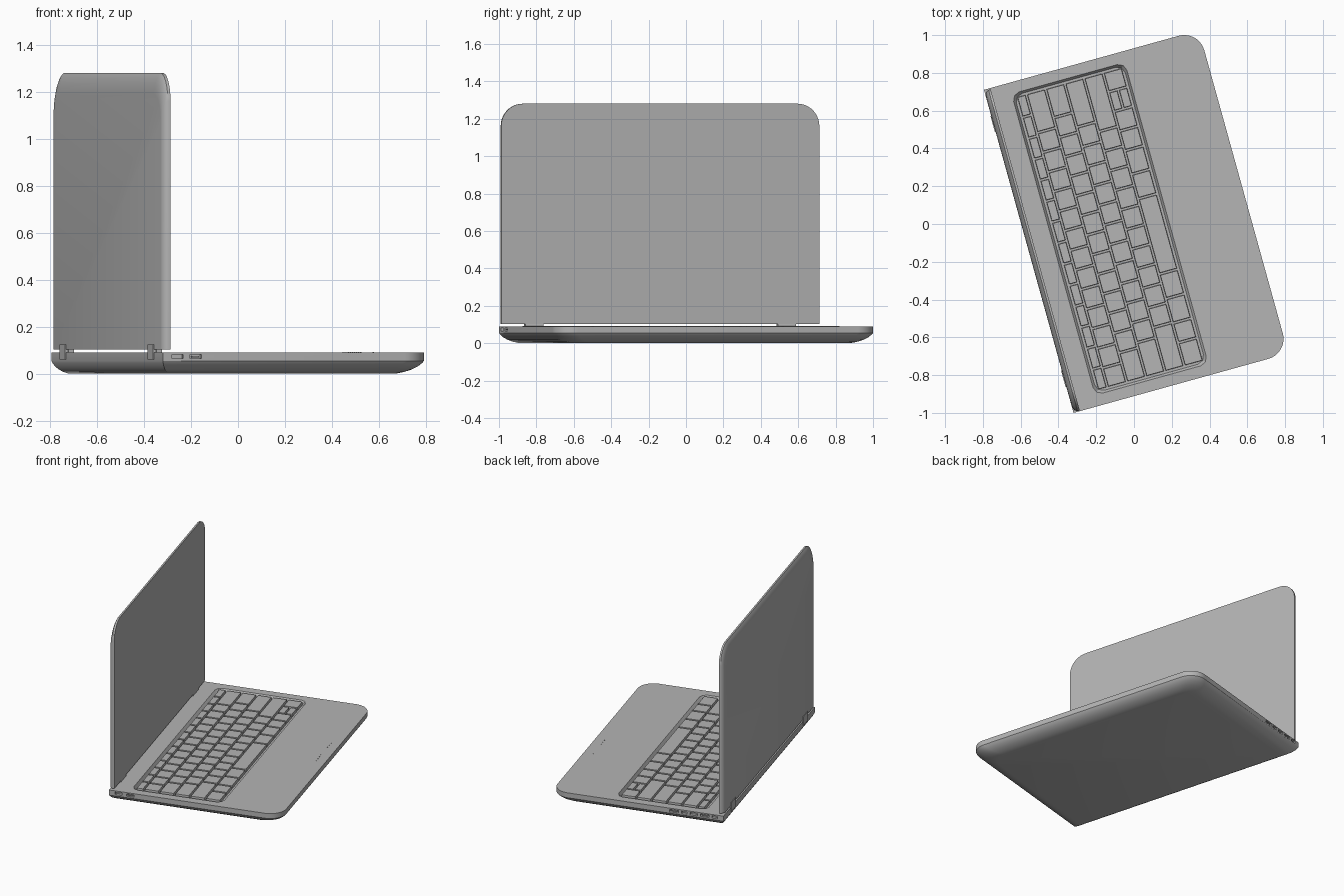
import bpy, bmesh, math
from mathutils import Matrix

if "Cube" in bpy.data.objects:
    bpy.data.objects.remove(bpy.data.objects["Cube"])

# Local frame: u = depth from the hinge edge, v = width, z = up
TH = math.radians(15.5)
FRAME = Matrix.Translation((-0.32, -1.0, 0)) @ Matrix.Rotation(TH, 4, 'Z')
W, D = 1.775, 1.18

grey = bpy.data.materials.new("case_grey")
grey.diffuse_color = (0.46, 0.46, 0.46, 1)
grey.use_nodes = True
grey.node_tree.nodes["Principled BSDF"].inputs["Base Color"].default_value = grey.diffuse_color


def finish(name, bm, angle=None):
    bmesh.ops.recalc_face_normals(bm, faces=bm.faces)
    bm.transform(FRAME)
    me = bpy.data.meshes.new(name)
    bm.to_mesh(me)
    bm.free()
    me.materials.append(grey)
    ob = bpy.data.objects.new(name, me)
    bpy.context.collection.objects.link(ob)
    if angle:
        smooth(ob, angle)
    return ob


def activate(ob):
    bpy.ops.object.select_all(action='DESELECT')
    ob.select_set(True)
    bpy.context.view_layer.objects.active = ob


def smooth(ob, angle):
    activate(ob)
    bpy.ops.object.shade_smooth_by_angle(angle=math.radians(angle))


def loft(bm, rings):
    """Closed skin through rings that have the same vertex count."""
    vs = [[bm.verts.new(p) for p in r] for r in rings]
    n = len(vs[0])
    for a, b in zip(vs, vs[1:]):
        for i in range(n):
            bm.faces.new((a[i], a[(i + 1) % n], b[(i + 1) % n], b[i]))
    bm.faces.new(vs[0])
    bm.faces.new(vs[-1])


def slab_outline(a0, a1, b0, b1, r, seg=10):
    """Rectangle with two rounded corners at the a1 end."""
    pts = [(a0, b0)]
    for cb, start in ((b0 + r, -90), (b1 - r, 0)):
        for i in range(seg + 1):
            t = math.radians(start + 90 * i / seg)
            pts.append((a1 - r + r * math.cos(t), cb + r * math.sin(t)))
    return pts + [(a0, b1)]


def box(bm, u0, u1, v0, v1, z0, z1, taper=0.0):
    def ring(z, t):
        return [(u0 + t, v0 + t, z), (u1 - t, v0 + t, z), (u1 - t, v1 - t, z), (u0 + t, v1 - t, z)]
    loft(bm, [ring(z0, 0), ring(z1, taper)])


def cut(ob, cutter):
    m = ob.modifiers.new("cut", 'BOOLEAN')
    m.operation, m.solver, m.object = 'DIFFERENCE', 'EXACT', cutter
    activate(ob)
    bpy.ops.object.modifier_apply(modifier=m.name)
    bpy.data.objects.remove(cutter)


# Base: flat deck, short vertical side, curved underside
bm = bmesh.new()
rings = []
for k, z in ((0, 0.09), (0, 0.055), (0.06, 0.046), (0.2, 0.032), (0.42, 0.018), (0.7, 0.007), (1, 0)):
    o = slab_outline(0.05 * k, D - 0.10 * k, 0.10 * k, W - 0.10 * k, 0.11)
    rings.append([(u, v, z) for u, v in o])
loft(bm, rings)
base = finish("base", bm)

# Keyboard well: chamfered recess with sloped walls
bm = bmesh.new()


def well_ring(z, t):
    u0, u1, v0, v1, c = 0.135 + t, 0.757 - t, 0.06 + t, 1.715 - t, 0.042
    return [(u0 + c, v0, z), (u1 - c, v0, z), (u1 - c * .3, v0 + c * .3, z), (u1, v0 + c, z),
            (u1, v1 - c, z), (u1 - c * .3, v1 - c * .3, z), (u1 - c, v1, z), (u0 + c, v1, z),
            (u0 + c * .3, v1 - c * .3, z), (u0, v1 - c, z), (u0, v0 + c, z), (u0 + c * .3, v0 + c * .3, z)]


loft(bm, [well_ring(0.07, 0.012), well_ring(0.09, 0), well_ring(0.12, 0)])
cut(base, finish("well_cutter", bm))

# Ports cut into both short sides
bm = bmesh.new()
for u0, u1 in ((0.04, 0.09), (0.12, 0.17)):
    box(bm, u0, u1, -0.02, 0.02, 0.064, 0.081)
for u0, u1 in ((0.04, 0.08), (0.10, 0.16), (0.18, 0.23), (0.25, 0.29), (0.31, 0.37)):
    box(bm, u0, u1, W - 0.02, W + 0.02, 0.064, 0.081)
cut(base, finish("port_cutter", bm))
smooth(base, 30)

# Port tongues inside the openings
bm = bmesh.new()
box(bm, 0.13, 0.16, 0.004, 0.025, 0.069, 0.075)
for u0, u1 in ((0.11, 0.15), (0.32, 0.36)):
    box(bm, u0, u1, W - 0.025, W - 0.004, 0.069, 0.075)
finish("port_tongues", bm)

# Keys: rows of widths in key units, 15 units across
bm = bmesh.new()
K0, KP, GAP = 0.08, 1.615 / 15, 0.005
KZ0, KZ1 = 0.068, 0.091
rows = [
    (0.155, 0.209, [15 / 14] * 14),
    (0.209, 0.315, [1] * 13 + [2]),
    (0.315, 0.420, [1.5] + [1] * 12 + [1.5]),
    (0.420, 0.525, [1.75] + [1] * 11 + [2.25]),
    (0.525, 0.631, [2.25] + [1] * 10 + [2.75]),
    (0.631, 0.737, [1.2, 1, 1.25, 1.25, 3.85, 1.25, 1.2, 1, 1, 0, 1]),
]
for u0, u1, widths in rows:
    v = K0
    for w in widths:
        spans = [(u0, u1)]
        if w == 0:  # split up / down arrow key
            w, m = 1, (u0 + u1) / 2
            spans = [(u0, m), (m, u1)]
        for a, b in spans:
            box(bm, a + GAP, b - GAP, v + GAP, v + w * KP - GAP, KZ0, KZ1, 0.002)
        v += w * KP
finish("keys", bm)

# Indicator dots on the front of the deck
bm = bmesh.new()
for v in [0.873 + 0.281 * i / 9 for i in range(10)] + [0.672]:
    bmesh.ops.create_cone(bm, cap_ends=True, segments=10, radius1=0.003, radius2=0.003, depth=0.003,
                          matrix=Matrix.Translation((1.116, v, 0.09)))
finish("indicator_dots", bm)

# Lid: flat inner face, outer face curving in at the rim
bm = bmesh.new()
rings = []
for k, u in ((0, 0.035), (0, 0.023), (0.08, 0.018), (0.25, 0.011), (0.5, 0.005), (0.75, 0.0015), (1, 0)):
    o = slab_outline(0.103, 1.28 - 0.09 * k, 0.003 + 0.028 * k, W - 0.007 - 0.028 * k, 0.12)
    rings.append([(u, v, z) for z, v in o])
loft(bm, rings)
finish("lid", bm, 30)

# Hinges: upright blocks with a barrel joining lid and base
bm = bmesh.new()
for v in (0.187, W - 0.187):
    box(bm, -0.004, 0.02, v - 0.045, v + 0.045, 0.06, 0.125)
    bmesh.ops.create_cone(bm, cap_ends=True, segments=16, radius1=0.013, radius2=0.013, depth=0.10,
                          matrix=Matrix.Translation((0.022, v, 0.097)) @ Matrix.Rotation(math.pi / 2, 4, 'X'))
finish("hinges", bm, 30)
